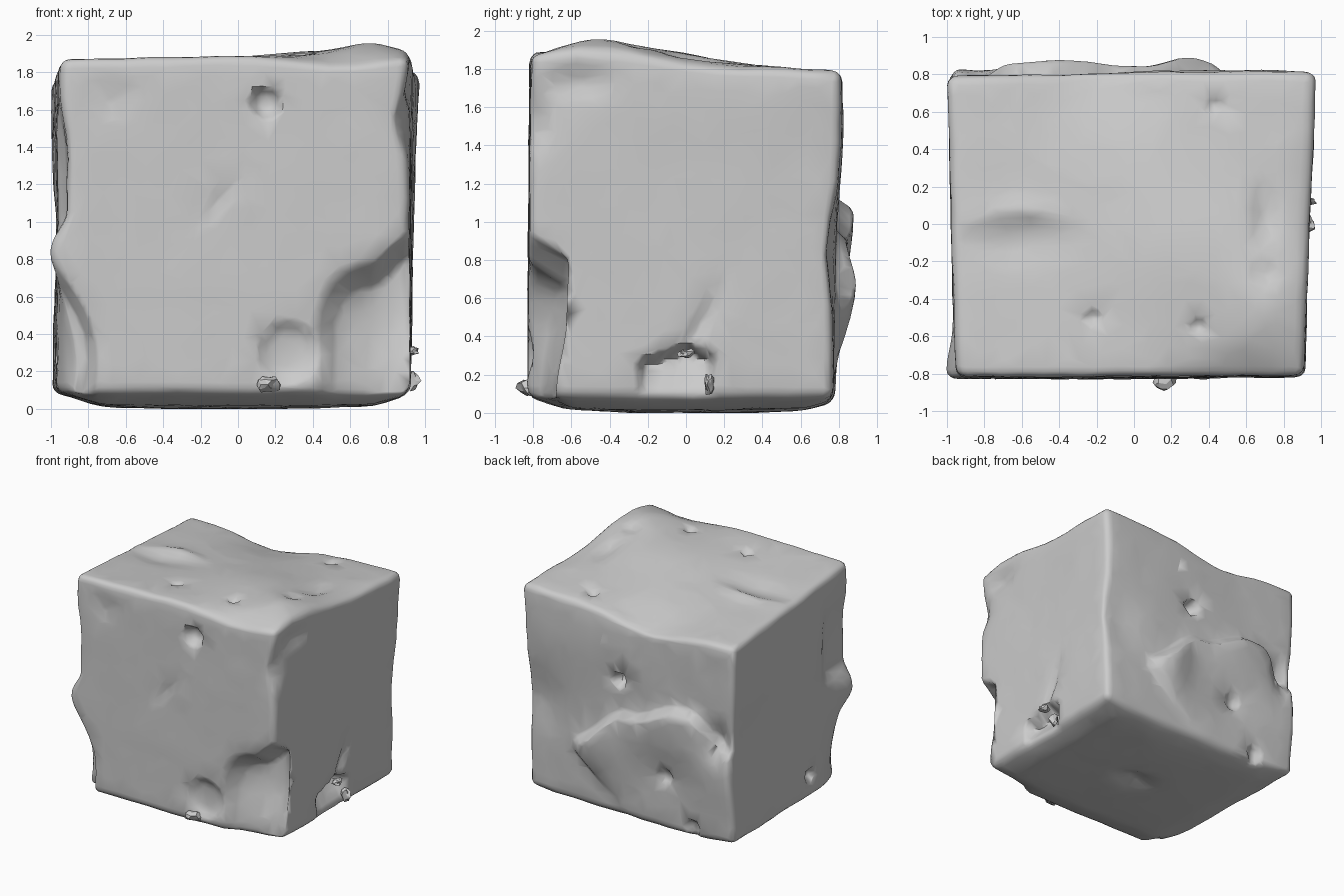
import bpy, bmesh, math, random
from mathutils import Vector, noise

random.seed(4)
cube = bpy.data.objects.get("Cube")
if cube:
    bpy.data.objects.remove(cube)

stone = bpy.data.materials.new("stone_grey")
stone.use_nodes = True
GREY = (0.6, 0.6, 0.6, 1)
stone.diffuse_color = GREY
stone.node_tree.nodes["Principled BSDF"].inputs["Base Color"].default_value = GREY


def ramp(lo, hi, t):
    """Smooth step from 0 at lo to 1 at hi."""
    t = min(1, max(0, (t - lo) / (hi - lo)))
    return t * t * (3 - 2 * t)


def swell(a, b, ca, cb, ra, rb, h):
    """Soft hill, or hollow when h is negative."""
    return h * math.exp(-((a - ca) / ra) ** 2 - ((b - cb) / rb) ** 2)


def pit(a, b, ca, cb, r, h):
    """Crisp round hole."""
    d = ((a - ca) ** 2 + (b - cb) ** 2) / r ** 2
    return -h * max(0, 1 - d * d)


# Outward displacement of each side, in its own two coordinates
def front(x, z):
    # Broken lower corner with a rounded outline and a floor that slopes back out
    across = max(0, 0.8 - x) / 0.4
    up = max(0, z - 0.35 - 0.14 * ramp(0.7, 0.92, x)) / 0.45
    broken = ramp(1.02, 0.65, (across ** 3 + up ** 3) ** (1 / 3))
    d = -broken * (0.1 + 0.13 * ramp(0.4, 0.85, x)) * (0.65 + 0.35 * ramp(0.1, 0.55, z))
    # Chipped edge on the other side
    limit = -0.77 - 0.18 * ramp(0.35, 0.85, z)
    d -= 0.13 * ramp(limit, limit - 0.1, x) * ramp(0.9, 0.65, z)
    d += pit(x, z, 0.15, 1.64, 0.09, 0.07)
    d += pit(x, z, 0.27, 0.3, 0.17, 0.05) * (1 - broken)
    d += swell(x, z, -0.68, 1.66, 0.12, 0.08, -0.02)
    d += swell(x - 0.8 * (z - 1.12), z, -0.1, 1.12, 0.05, 0.12, -0.02)
    return d


def back(x, z):
    # Overhanging slab with a slanted lower edge
    top = 0.6 + 0.33 * ramp(0.5, 0, x) + 0.17 * ramp(-0.05, -0.5, x) - 0.27 * ramp(-0.6, -0.95, x)
    slab = ramp(top + 0.04, top - 0.04, z) * ramp(0.54, 0.42, x + 1.2 * max(0, 0.5 - z))
    d = slab * (0.01 + 0.04 * ramp(0.1, 0.75, z))
    d += slab * swell(x, z, 0.3, 0.68, 0.17, 0.3, 0.06)
    d += slab * swell(x, z, -0.4, 1.02, 0.35, 0.3, 0.04)
    d += pit(x, z, 0.07, 1.2, 0.065, 0.1)
    d += pit(x, z, -0.36, 0.5, 0.07, 0.04)
    d += pit(x, z, -0.6, 0.14, 0.07, 0.05)
    d += swell(x, z, -0.36, 0.5, 0.25, 0.2, -0.03)
    d += swell(x, z, -0.85, 0.9, 0.1, 0.15, -0.07)
    d += swell(x, z, 0.85, 0.85, 0.25, 0.25, -0.05)
    return d + swell(x, z, 0.4, 1.45, 0.6, 0.3, 0.025)


def left_hand(y, z):
    # The +x side: broken recess low down with a crease rising from it
    recess = ramp(-0.27, -0.2, y) * ramp(0.17, 0.1, y) * ramp(0.37, 0.31, z + 0.3 * abs(y))
    d = -0.13 * recess * ramp(0.05, 0.3, z)
    d += swell(y - 0.5 * (z - 0.5), z, 0.09, 0.45, 0.04, 0.2, -0.03)
    d += swell(y, z, -0.57, 1.72, 0.16, 0.08, -0.04)
    d += swell(y, z, -0.8, 1.55, 0.08, 0.15, -0.06)
    return d + swell(y, z, 0.5, 1.7, 0.5, 0.3, 0.015)


def right_hand(y, z):
    d = swell(y, z, -0.8, 0.82, 0.18, 0.12, 0.045)
    d += swell(y, z, -0.9, 0.24, 0.28, 0.32, -0.12)
    d -= 0.045 * ramp(-0.42, -0.55, y) * ramp(0.9, 1.05, z) * ramp(1.75, 1.3, z)
    d += swell(y, z, 0.5, 0.9, 0.7, 0.35, -0.025)
    return d + pit(y, z, -0.27, 0.27, 0.06, 0.05)


def top(x, y):
    d = swell(x, y, 0.7, -0.45, 0.2, 0.25, 0.055)
    d += swell(x, y, 0.35, -0.15, 0.45, 0.35, 0.05)
    d += swell(x, y, -0.22, 0.85, 0.38, 0.35, -0.1)
    d += swell(x, y + 0.8 * (x + 0.6) ** 2, -0.6, 0.08, 0.22, 0.06, 0.03)
    d += swell(x, y, -0.62, -0.1, 0.25, 0.12, -0.03)
    d += swell(x, y, 0.7, 0.05, 0.07, 0.15, -0.04)
    d += swell(x, y, 0.7, -0.27, 0.06, 0.06, -0.03)
    d += swell(x, y, 0.97, 0.1, 0.15, 0.35, -0.035)
    d += swell(x, y, 0.6, -0.87, 0.4, 0.17, -0.09)
    for px, py in ((0.43, 0.63), (0.34, -0.54), (-0.22, -0.5)):
        d += pit(x, y, px, py, 0.045, 0.035)
    return d


def bottom(x, y):
    # Slightly rounded underside with wide worn edges
    d = 0.055 * ramp(-0.06, 0.24, 0.93 - abs(x)) * ramp(-0.06, 0.24, 0.82 - abs(y))
    d += 0.035 * max(0, 1 - x * x) * max(0, 1 - (y / 0.85) ** 2)
    return d + swell(x, y, 0, 0, 0.16, 0.1, -0.05)


# Eight corners, keyed by side signs
CORNERS = {
    (-1, -1, -1): (-0.97, -0.83, 0.09), (1, -1, -1): (0.92, -0.83, 0.09),
    (-1, 1, -1): (-0.99, 0.77, 0.08), (1, 1, -1): (0.92, 0.77, 0.09),
    (-1, -1, 1): (-0.95, -0.82, 1.87), (1, -1, 1): (0.91, -0.81, 1.92),
    (-1, 1, 1): (-1.0, 0.79, 1.75), (1, 1, 1): (0.96, 0.81, 1.79),
}
ROUND = 0.06


def shape(co):
    """Round the edges, fit the corners, then press the sides in and out."""
    core = Vector([max(ROUND - 1, min(1 - ROUND, c)) for c in co])
    p = core + (co - core).normalized() * ROUND
    base = Vector((0, 0, 0))
    for sign, corner in CORNERS.items():
        weight = math.prod((1 + s * c) / 2 for s, c in zip(sign, p))
        base += Vector(corner) * weight
    x, y, z = base
    pull = [abs(c) ** 6 for c in p]
    move = Vector((
        left_hand(y, z) if p.x > 0 else -right_hand(y, z),
        back(x, z) if p.y > 0 else -front(x, z),
        top(x, y) if p.z > 0 else -bottom(x, y)))
    rough = noise.noise_vector(base * 2.5) * 0.005 + noise.noise_vector(base * 7) * 0.005
    out = base + Vector([m * w for m, w in zip(move, pull)]) + rough
    out.z = max(0, out.z)
    return out


def finish(bm, name, angle):
    mesh = bpy.data.meshes.new(name)
    bm.to_mesh(mesh)
    bm.free()
    mesh.materials.append(stone)
    obj = bpy.data.objects.new(name, mesh)
    bpy.context.collection.objects.link(obj)
    bpy.ops.object.select_all(action="DESELECT")
    obj.select_set(True)
    bpy.context.view_layer.objects.active = obj
    bpy.ops.object.shade_smooth_by_angle(angle=math.radians(angle))
    return obj


# Weathered block
bm = bmesh.new()
bmesh.ops.create_cube(bm, size=2)
bmesh.ops.subdivide_edges(bm, edges=bm.edges[:], cuts=63, use_grid_fill=True)
for v in bm.verts:
    v.co = shape(v.co.copy())
block = finish(bm, "stone_block", 45)
facets = block.modifiers.new("chiselled_facets", "DECIMATE")
facets.ratio = 0.12


# Loose splinters around the broken spots
def splinter(name, place, size):
    bm = bmesh.new()
    bmesh.ops.create_icosphere(bm, subdivisions=2, radius=1)
    for v in bm.verts:
        v.co *= random.uniform(0.6, 1.1)
        v.co = Vector(place) + Vector([c * s for c, s in zip(v.co, size)])
    finish(bm, name, 20)


splinter("front_splinter", (0.16, -0.83, 0.13), (0.07, 0.06, 0.05))
splinter("low_side_splinter", (0.93, 0.12, 0.15), (0.05, 0.03, 0.06))
splinter("high_side_splinter", (0.93, 0.0, 0.31), (0.05, 0.05, 0.03))
